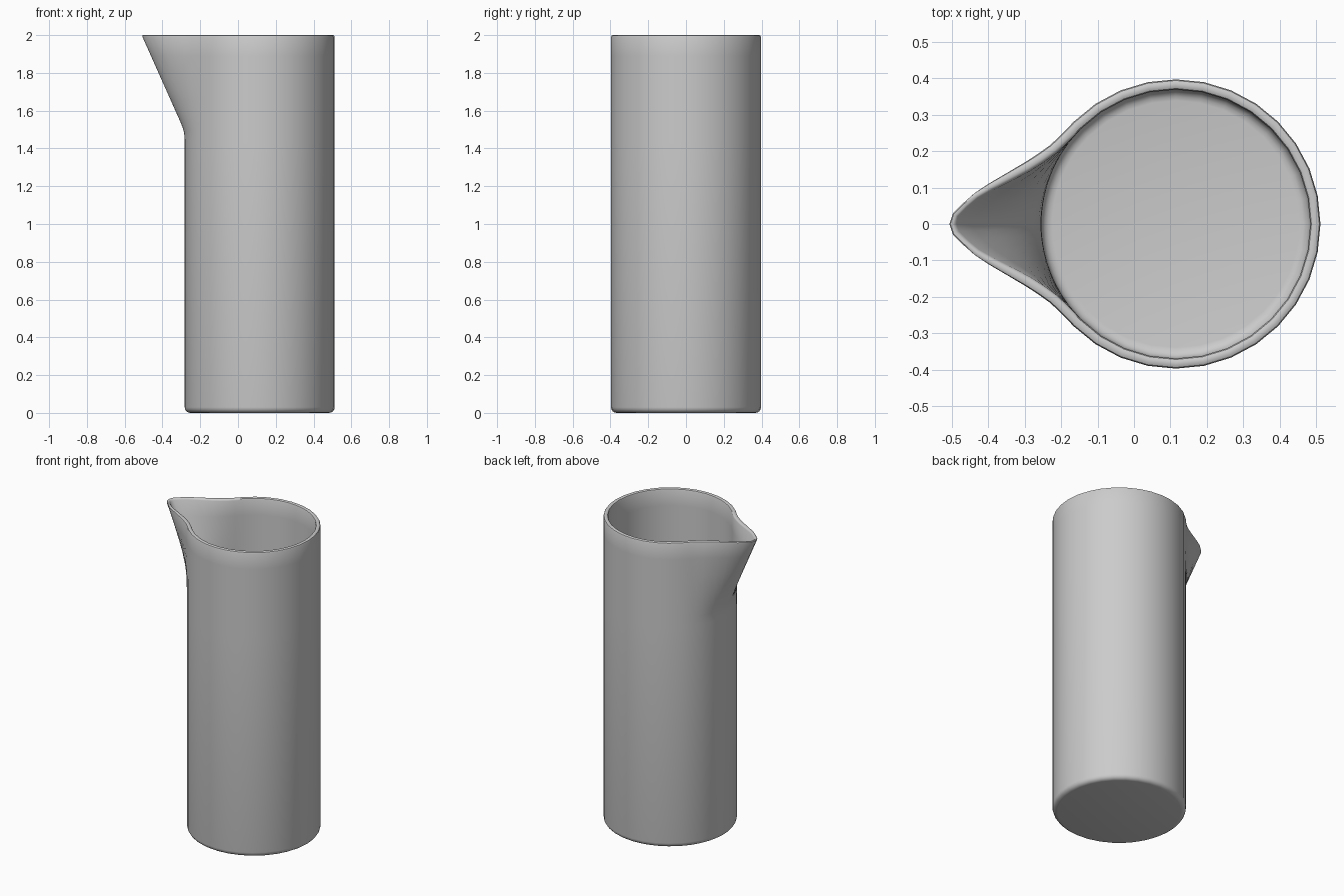
import bpy, bmesh, math
from mathutils import Vector

if "Cube" in bpy.data.objects:
    bpy.data.objects.remove(bpy.data.objects["Cube"])

CX, R, WALL = 0.115, 0.397, 0.028

# Rim outline of half the spout, measured from the body axis (towards the tip, sideways)
spout = [(0.625, 0), (0.615, 0.03), (0.585, 0.06), (0.555, 0.086), (0.515, 0.112),
         (0.465, 0.141), (0.415, 0.17), (0.38, 0.192), (0.345, 0.217), (0.315, 0.245)]
half = [Vector(p) for p in spout]
for i in range(4, 17):
    a = i * math.pi / 16
    half.append(Vector((R * math.cos(a), R * math.sin(a))))
rim = half + [Vector((p.x, -p.y)) for p in reversed(half[1:-1])]
base = [p.normalized() * R for p in rim]
N = len(rim)


def spread(z):
    """How far the outline has grown from circle to spout at height z."""
    keys = [(1.44, 0), (1.47, 0.007), (1.5, 0.032), (1.54, 0.1), (2.0, 1)]
    if z <= keys[0][0]:
        return 0
    for (z0, t0), (z1, t1) in zip(keys, keys[1:]):
        if z <= z1:
            return t0 + (t1 - t0) * (z - z0) / (z1 - z0)
    return 1


def ring(bm, inset, z):
    t = spread(z)
    pts = [b.lerp(r, t) for b, r in zip(base, rim)]
    verts = []
    for i, p in enumerate(pts):
        d = ((pts[(i + 1) % N] - p).normalized() + (p - pts[i - 1]).normalized()).normalized()
        k = 1 - 0.35 * max(0, min(1, (p.length - 0.45) / 0.12))   # thinner lip at the tip
        q = p + Vector((-d.y, d.x)) * inset * k
        verts.append(bm.verts.new((CX - q.x, q.y, z)))
    return verts


# Section of the wall: outside upwards, over the rounded rim, inside downwards
levels = [1.44, 1.47, 1.5, 1.54, 1.65, 1.77, 1.89]
f = 0.03
profile = [(f - f * math.sin(a), f - f * math.cos(a))
           for a in [k * math.pi / 8 for k in range(5)]]
profile += [(0, z) for z in levels]
profile += [(0, 1.99), (0.003, 1.997), (0.009, 2.0), (0.019, 2.0), (0.025, 1.997), (WALL, 1.99)]
profile += [(WALL, z) for z in reversed(levels)]
profile += [(WALL + f - f * math.cos(a), 0.03 + f - f * math.sin(a))
            for a in [k * math.pi / 8 for k in range(5)]]

bm = bmesh.new()
rings = [ring(bm, i, z) for i, z in profile]
for a, b in zip(rings, rings[1:]):
    for i in range(N):
        j = (i + 1) % N
        bm.faces.new((a[i], a[j], b[j], b[i]))
bm.faces.new(rings[0])      # underside
bm.faces.new(rings[-1])     # inside floor
bmesh.ops.recalc_face_normals(bm, faces=bm.faces)

mesh = bpy.data.meshes.new("pitcher_body")
bm.to_mesh(mesh)
bm.free()
body = bpy.data.objects.new("pitcher_body", mesh)
bpy.context.collection.objects.link(body)
bpy.context.view_layer.objects.active = body
body.select_set(True)
bpy.ops.object.shade_smooth_by_angle(angle=math.radians(40))
